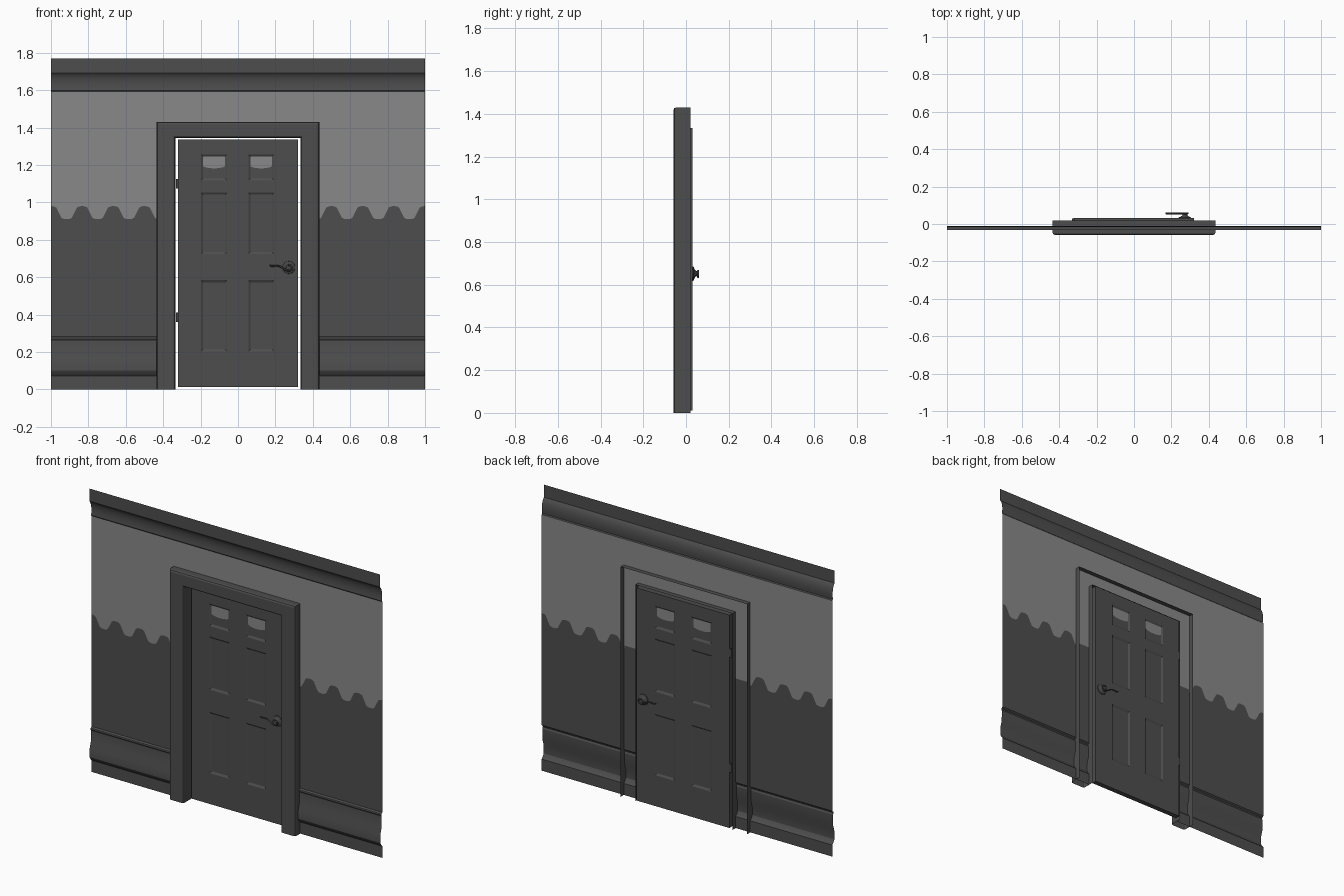
import bpy, bmesh, math

if "Cube" in bpy.data.objects:
    bpy.data.objects.remove(bpy.data.objects["Cube"])


def material(name, v):
    m = bpy.data.materials.new(name)
    m.diffuse_color = (v, v, v, 1)
    m.use_nodes = True
    m.node_tree.nodes["Principled BSDF"].inputs["Base Color"].default_value = m.diffuse_color
    return m


DARK = material("dark grey paint", 0.075)
LIGHT = material("light grey paint", 0.25)
METAL = material("dark metal", 0.06)


def finish(bm, name, mats, smooth=None):
    me = bpy.data.meshes.new(name)
    bm.to_mesh(me)
    bm.free()
    ob = bpy.data.objects.new(name, me)
    bpy.context.collection.objects.link(ob)
    for m in mats:
        me.materials.append(m)
    if smooth:
        bpy.ops.object.select_all(action='DESELECT')
        bpy.context.view_layer.objects.active = ob
        ob.select_set(True)
        bpy.ops.object.shade_smooth_by_angle(angle=math.radians(smooth))
    return ob


# Wall: one moulded sheet with baseboard, wavy paint edge, crown and door opening
OPEN_X, OPEN_Z = 0.335, 1.345
BASE = [(0, -.01), (.072, -.01), (.085, -.022), (.10, -.03), (.15, -.03), (.19, -.018),
        (.258, -.016), (.268, -.021), (.276, -.019), (.283, -.01)]
CROWN = [(1.592, -.01), (1.598, -.015), (1.606, -.014), (1.625, -.012), (1.645, -.013),
         (1.662, -.016), (1.677, -.021), (1.687, -.028), (1.692, -.032), (1.77, -.032)]


def wave(x):
    if abs(x) < 0.43:
        return 0.93
    return 0.945 + 0.035 * math.tanh(2 * math.cos(12 * math.pi * x)) / math.tanh(2)


xs = sorted([-1 + i / 72 for i in range(145)] + [-.4301, -.4299, .4299, .4301, -OPEN_X, OPEN_X])
bm = bmesh.new()
cols = []
for x in xs:
    prof = BASE + [(wave(x), -.01), (OPEN_Z, -.01)] + CROWN
    cols.append([bm.verts.new((x, y, z)) for z, y in prof])
nb = len(BASE)
for a, b in zip(cols, cols[1:]):
    mid = (a[0].co.x + b[0].co.x) / 2
    for r in range(len(a) - 1):
        if abs(mid) < OPEN_X and r <= nb:
            continue
        f = bm.faces.new((a[r], b[r], b[r + 1], a[r + 1]))
        f.material_index = 1 if nb <= r <= nb + 1 else 0
finish(bm, "wall", [DARK, LIGHT], 25)

# Door casing: open-backed profile swept up, over and down the opening
CASE = [(.10, .02), (.10, -.047), (.096, -.055), (.086, -.059),
        (.012, -.059), (.004, -.056), (0, -.05), (0, .02)]
bm = bmesh.new()
rows = []
for o, y in CASE:
    x, z = OPEN_X + o, OPEN_Z + o * .85
    rows.append([bm.verts.new(p) for p in ((-x, y, 0), (-x, y, z), (x, y, z), (x, y, 0))])
for a, b in zip(rows, rows[1:]):
    for i in range(3):
        bm.faces.new((a[i], a[i + 1], b[i + 1], b[i]))
bmesh.ops.recalc_face_normals(bm, faces=bm.faces)
finish(bm, "door_casing", [DARK])

# Door leaf: six recessed panels on both faces
YF, YB, DEPTH, BEV = 0.0, 0.031, 0.007, 0.012
DX = [-.32, -.198, -.058, .055, .193, .32]
DZ = [.012, .204, .584, .723, 1.053, 1.118, 1.257, 1.335]
bm = bmesh.new()


def quad(x0, x1, z0, z1, y):
    return [bm.verts.new(p) for p in ((x0, y, z0), (x1, y, z0), (x1, y, z1), (x0, y, z1))]


for y, s in ((YF, 1), (YB, -1)):
    for i in range(5):
        for j in range(7):
            x0, x1, z0, z1 = DX[i], DX[i + 1], DZ[j], DZ[j + 1]
            outer = quad(x0, x1, z0, z1, y)
            if i in (1, 3) and j in (1, 3, 5):
                inner = quad(x0 + BEV, x1 - BEV, z0 + BEV, z1 - BEV, y + s * DEPTH)
                bm.faces.new(inner)
                for k in range(4):
                    n = (k + 1) % 4
                    bm.faces.new((outer[k], outer[n], inner[n], inner[k]))
            else:
                bm.faces.new(outer)
bmesh.ops.remove_doubles(bm, verts=bm.verts, dist=1e-5)
rim = [e for e in bm.edges if e.is_boundary]
bmesh.ops.bridge_loops(bm, edges=rim)
bmesh.ops.recalc_face_normals(bm, faces=bm.faces)
finish(bm, "door", [DARK])

# Light painted tops of the two upper panels, thin plates on both faces
bm = bmesh.new()
for y in (YF + DEPTH - .0008, YB - DEPTH + .0008):
    for i in (1, 3):
        x0, x1 = DX[i] + .006, DX[i + 1] - .006
        pts = [(x1, 1.247), (x0, 1.247)]
        for k in range(11):
            t = k / 10
            pts.append((x0 + (x1 - x0) * t, 1.198 - .016 * math.sin(math.pi * t) ** .5))
        f = bm.faces.new([bm.verts.new((x, y, z)) for x, z in pts])
        f.normal_update()
        if (f.normal.y > 0) == (y < .015):
            f.normal_flip()
finish(bm, "upper_panel_paint", [LIGHT])

# Hinges
for n, z in enumerate((1.10, .385)):
    bpy.ops.mesh.primitive_cylinder_add(vertices=12, radius=.007, depth=.05,
                                        location=(-.325, .024, z))
    ob = bpy.context.object
    ob.name = f"hinge_{n + 1}"
    ob.data.materials.append(METAL)
    bpy.ops.object.shade_smooth_by_angle()

# Handles: turned rose plus a curled lever, on both faces
HX, HZ = .272, .652
ROSE = [(.034, 0), (.033, .004), (.022, .009), (.014, .014), (.011, .022), (.016, .026), (0, .028)]
LEVER = [(-.102, .012), (-.09, .006), (-.07, .01), (-.05, .008), (-.03, -.006), (-.01, -.017),
         (.010, -.015), (.018, 0), (.010, .013), (-.006, .013)]
for label, y0, s in (("front", YF, -1), ("back", YB, 1)):
    bm = bmesh.new()
    rings = [[bm.verts.new((HX + r * math.cos(a * math.pi / 12), y0 + s * d,
                            HZ + r * math.sin(a * math.pi / 12))) for a in range(24)]
             for r, d in ROSE]
    for a, b in zip(rings, rings[1:]):
        for i in range(24):
            n = (i + 1) % 24
            bm.faces.new((a[i], a[n], b[n], b[i]))
    bmesh.ops.remove_doubles(bm, verts=bm.verts, dist=1e-5)
    bmesh.ops.recalc_face_normals(bm, faces=bm.faces)
    finish(bm, label + "_handle_rose", [METAL], 40)

    cu = bpy.data.curves.new(label + "_handle_lever", 'CURVE')
    cu.dimensions = '3D'
    cu.bevel_depth = .0045
    cu.bevel_resolution = 2
    cu.use_fill_caps = True
    sp = cu.splines.new('NURBS')
    sp.points.add(len(LEVER) - 1)
    for p, (dx, dz) in zip(sp.points, LEVER):
        p.co = (HX + dx, y0 + s * .0255, HZ + dz, 1)
    sp.use_endpoint_u = True
    sp.order_u = 3
    cu.materials.append(METAL)
    bpy.context.collection.objects.link(bpy.data.objects.new(cu.name, cu))
